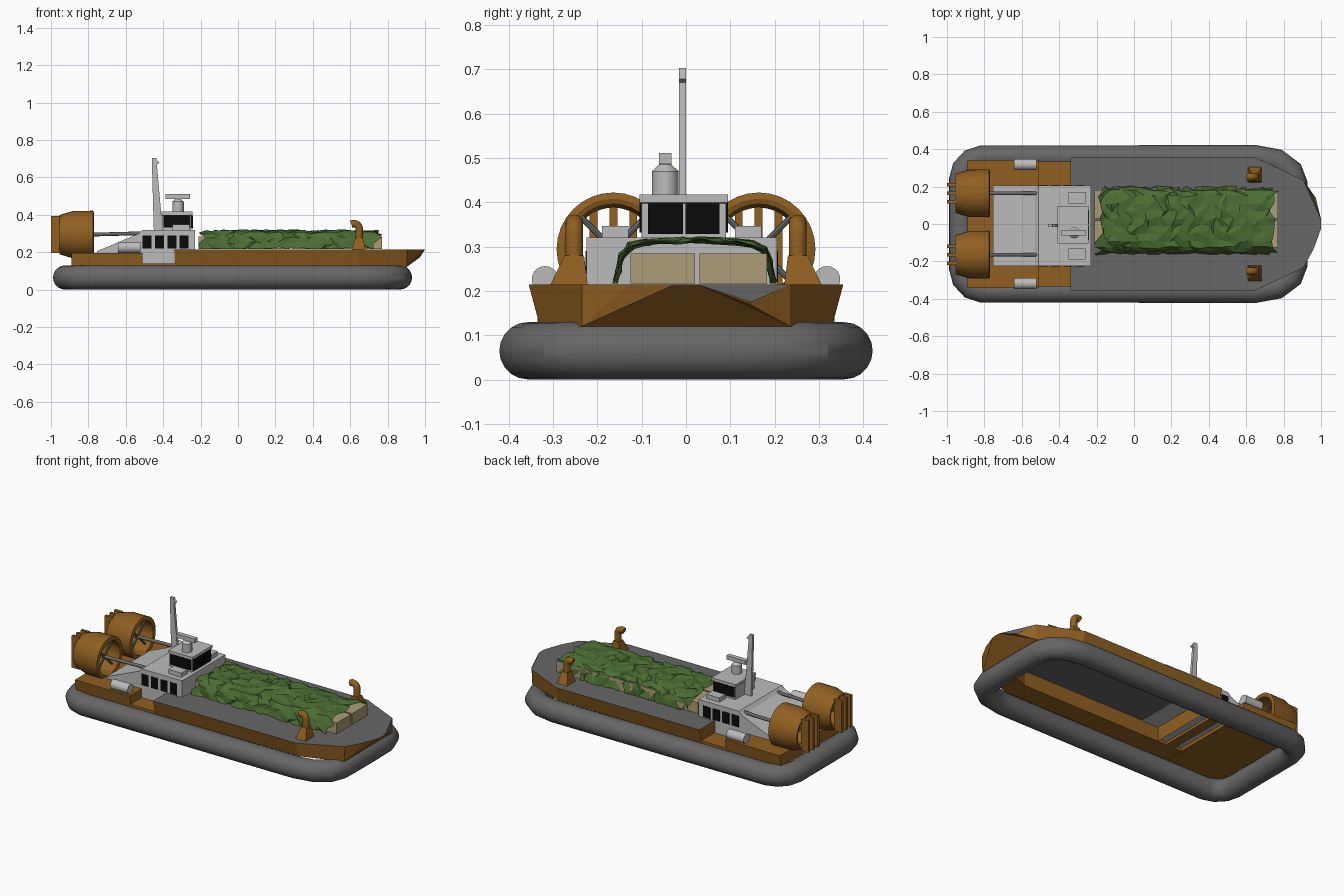
import bpy, bmesh, math, random
from mathutils import Vector

if "Cube" in bpy.data.objects:
    bpy.data.objects.remove(bpy.data.objects["Cube"])
random.seed(4)


def material(name, r, g, b):
    m = bpy.data.materials.new(name)
    m.diffuse_color = (r, g, b, 1)
    m.use_nodes = True
    m.node_tree.nodes["Principled BSDF"].inputs["Base Color"].default_value = m.diffuse_color
    return m


ORANGE = material("burnt orange", 0.28, 0.115, 0.015)
GREY = material("rubber grey", 0.135, 0.135, 0.135)
LIGHT = material("light grey", 0.5, 0.5, 0.5)
BLACK = material("window black", 0.003, 0.003, 0.003)
GREEN = material("net green", 0.072, 0.155, 0.033)
TAN = material("crate tan", 0.42, 0.34, 0.19)
STEEL = material("steel grey", 0.14, 0.14, 0.145)


def mesh(name, verts, faces, *mats, smooth=None):
    me = bpy.data.meshes.new(name)
    me.from_pydata(verts, [], faces)
    bm = bmesh.new()
    bm.from_mesh(me)
    bmesh.ops.recalc_face_normals(bm, faces=bm.faces)
    bm.to_mesh(me)
    bm.free()
    for m in mats:
        me.materials.append(m)
    ob = bpy.data.objects.new(name, me)
    bpy.context.collection.objects.link(ob)
    if smooth:
        bpy.context.view_layer.objects.active = ob
        bpy.ops.object.select_all(action='DESELECT')
        ob.select_set(True)
        bpy.ops.object.shade_smooth_by_angle(angle=math.radians(smooth))
    return ob


def loft(name, rings, mat, smooth=None, caps=True, closed=False):
    """Skin equal-length rings of points."""
    n, k = len(rings[0]), len(rings)
    faces = [(i * n + j, i * n + (j + 1) % n, (i + 1) % k * n + (j + 1) % n, (i + 1) % k * n + j)
             for i in range(k if closed else k - 1) for j in range(n)]
    if caps and not closed:
        faces += [tuple(range(n)), tuple(range((k - 1) * n, k * n))]
    return mesh(name, [p for r in rings for p in r], faces, mat, smooth=smooth)


def rect(x0, x1, y0, y1, z):
    return [(x0, y0, z), (x1, y0, z), (x1, y1, z), (x0, y1, z)]


def box(name, x0, x1, y0, y1, z0, z1, mat):
    return loft(name, [rect(x0, x1, y0, y1, z0), rect(x0, x1, y0, y1, z1)], mat)


def extrude_y(name, profile, y0, y1, mat):
    return loft(name, [[(x, y, z) for x, z in profile] for y in (y0, y1)], mat)


def tube(name, path, radii, mat, sides=16, closed=False):
    """Round tube along a path, mitred at the bends."""
    pts = [Vector(p) for p in path]
    k, rings = len(pts), []
    for i, p in enumerate(pts):
        a = pts[i - 1] if closed or i else p
        b = pts[(i + 1) % k] if closed or i < k - 1 else p
        d = (p - a).normalized() + (b - p).normalized()
        d.normalize()
        ref = Vector((0, 0, 1)) if abs(d.z) < 0.9 and closed else Vector((0, 1, 0))
        u = d.cross(ref).normalized()
        v = u.cross(d)
        r = radii[i] if isinstance(radii, (list, tuple)) else radii
        rings.append([p + r * (math.cos(t) * u + math.sin(t) * v)
                      for t in (2 * math.pi * j / sides for j in range(sides))])
    return loft(name, rings, mat, smooth=32, closed=closed)


# Inflated skirt
half = [(-0.925, 0.235), (-0.91, 0.295), (-0.87, 0.338), (-0.81, 0.357), (0.65, 0.357),
        (0.765, 0.337), (0.84, 0.282), (0.864, 0.215), (0.866, 0.10)]
ring = half + [(x, -y) for x, y in reversed(half)]
tube("skirt", [(x, y, 0.065) for x, y in ring], 0.0645, GREY, 20, closed=True)

# Forward hull: top edge, bottom edge, flange edge and inner wall top for each side
top = [(-0.34, 0.355, 0.215), (0.65, 0.355, 0.215), (0.905, 0.235, 0.215), (1.0, 0.025, 0.215)]
low = [(-0.34, 0.33, 0.122), (0.65, 0.33, 0.124), (0.90, 0.235, 0.12)]
inner = [(-0.34, 0.20, 0.122), (0.62, 0.20, 0.122), (0.80, 0.14, 0.122)]
wall = [(x, y, 0.2145) for x, y, z in inner]
# bow shoulder: full on one side, notched with a narrow ledge on the other
one = top + low + inner + wall + [(0.972, 0.14, 0.172), (0.958, 0.15, 0.174)]
n = len(one)
verts = one + [(x, -y, z) for x, y, z in one]
verts[n + 13] = (0.962, -0.13, 0.215)
faces, cols = [], []
for o in (0, n):
    side = [(0, 1, 5, 4), (1, 2, 6, 5), (4, 5, 8, 7), (5, 6, 9, 8), (7, 8, 11, 10), (8, 9, 12, 11),
            (2, 13, 6), (13, 3, 6)]
    side += [(2, 14, 13), (14, 3, 13), (2, 3, 14)] if o == 0 else [(2, 3, 13)]
    faces += [tuple(i + o for i in f) for f in side]
    cols += [0] * (len(side) - 1) + [1]
faces += [(3, 3 + n, 6 + n, 6), (6, 6 + n, 9 + n, 9), (9, 9 + n, 12 + n, 12), (0, 4, 4 + n, n),
          (0, 1, 2, 3, 3 + n, 2 + n, 1 + n, n)]
cols += [0, 0, 0, 0, 1]
hull = mesh("bow_hull", verts, faces, ORANGE, GREY)
for p, c in zip(hull.data.polygons, cols):
    p.material_index = c

# Stern hull, side steps and cross beam
loft("stern_hull", [rect(-0.89, -0.51, -0.33, 0.33, 0.12),
                    rect(-0.89, -0.51, -0.342, 0.342, 0.195)], ORANGE)
for s in (-1, 1):
    a, b = sorted((s * 0.2, s * 0.335))
    box("side_step", -0.51, -0.34, a, b, 0.122, 0.14, ORANGE)
box("cross_beam", -0.46, -0.40, -0.2, 0.2, 0.122, 0.139, ORANGE)

# Cabin with sloped rear
extrude_y("cabin", [(-0.51, 0.14), (-0.345, 0.14), (-0.345, 0.21), (-0.23, 0.21), (-0.23, 0.32),
                    (-0.51, 0.32), (-0.53, 0.30), (-0.755, 0.205), (-0.755, 0.194), (-0.51, 0.194)],
          -0.224, 0.205, LIGHT)
for y in (-0.224, 0.205):
    for i in range(4):
        x = -0.51 + i * 0.066
        box("cabin_window", x, x + 0.048, y - 0.003, y + 0.003, 0.22, 0.29, BLACK)
for y in (-0.19, 0.11):
    box("roof_hatch", -0.35, -0.26, y, y + 0.06, 0.315, 0.347, LIGHT)

# Wheelhouse and its windows
loft("wheelhouse", [rect(-0.405, -0.25, -0.1, 0.09, 0.315), rect(-0.405, -0.25, -0.1, 0.09, 0.397),
                    rect(-0.41, -0.243, -0.105, 0.095, 0.4),
                    rect(-0.41, -0.243, -0.105, 0.095, 0.417)], LIGHT)
for y in (-0.1, 0.09):
    box("wheelhouse_side_window", -0.398, -0.257, y - 0.0045, y + 0.0045, 0.332, 0.399, BLACK)
for a, b in ((-0.086, -0.007), (-0.001, 0.076)):
    box("wheelhouse_front_window", -0.2505, -0.241, a, b, 0.328, 0.397, BLACK)

# Radar and mast
tube("radar_pedestal", [(-0.32, -0.047, z) for z in (0.41, 0.47, 0.485, 0.49)],
     [0.03, 0.03, 0.014, 0.014], LIGHT)
box("radar_bar", -0.387, -0.257, -0.061, -0.033, 0.486, 0.511, LIGHT)
extrude_y("mast", [(-0.45, 0.31), (-0.402, 0.31), (-0.434, 0.67), (-0.418, 0.678),
                   (-0.434, 0.692), (-0.437, 0.703), (-0.461, 0.703)], -0.016, 0.0, LIGHT)

# Ducted fans, rudders and shafts
for s in (-1, 1):
    cy, cz = s * 0.164, 0.294
    prof = [(-0.77, 0.114), (-0.774, 0.128), (-0.88, 0.127), (-0.955, 0.105),
            (-0.955, 0.094), (-0.88, 0.106), (-0.774, 0.102)]
    loft("fan_duct", [[(x, cy + r * math.cos(t), cz + r * math.sin(t)) for x, r in prof]
                      for t in (2 * math.pi * i / 32 for i in range(32))],
         ORANGE, smooth=30, closed=True)
    for d in (-0.045, 0, 0.045):
        box("rudder", -1.0, -0.948, cy + d - 0.009, cy + d + 0.009, 0.195, 0.395, ORANGE)
    tube("drive_shaft", [(-0.90, cy, cz), (-0.80, cy, cz), (-0.49, cy, cz + 0.008),
                         (-0.465, cy, cz + 0.008)], [0.016, 0.01, 0.01, 0.005], STEEL, 12)
    for i in range(4):
        t = math.pi / 4 + i * math.pi / 2
        tube("fan_strut", [(-0.81, cy, cz), (-0.81, cy + 0.11 * math.cos(t), cz + 0.11 * math.sin(t))],
             0.007, STEEL, 8)
    # Life raft canister
    tube("raft_canister", [(-0.642, s * 0.318, 0.226), (-0.522, s * 0.318, 0.226)],
         0.03, LIGHT, 20)
    # Hooded air vent
    vy = s * 0.252
    loft("vent_base", [rect(0.61, 0.682, vy + s * 0.012 - 0.042, vy + s * 0.012 + 0.042, 0.214),
                       rect(0.627, 0.667, vy - 0.022, vy + 0.022, 0.28)], ORANGE)
    arc = [(0.62 + 0.028 * math.cos(t), vy, 0.325 + 0.028 * math.sin(t))
           for t in (math.radians(20 * i) for i in range(7))]
    tube("vent_pipe", [(0.648, vy, 0.27)] + arc, 0.02, ORANGE)

# Crates
for a, b in [(-0.21, 0.02), (0.04, 0.27), (0.29, 0.52), (0.54, 0.77)]:
    for y0, y1 in ((-0.125, 0.02), (0.03, 0.183)):
        box("crate", a, b, y0, y1, 0.217, 0.285, TAN)

# Crumpled camouflage net with torn lower and end edges
section = [(-0.16, 0.219), (-0.152, 0.25), (-0.145, 0.28), (-0.125, 0.302), (-0.09, 0.31),
           (-0.05, 0.313), (-0.01, 0.314), (0.03, 0.314), (0.07, 0.313), (0.11, 0.311),
           (0.15, 0.306), (0.176, 0.292), (0.188, 0.262), (0.197, 0.219)]
rows, m = 28, len(section)
jit = lambda a: random.uniform(-a, a)
verts, faces = [], []
for i in range(rows):
    end = i in (0, rows - 1)
    for j, (y, z) in enumerate(section):
        x = -0.19 + 0.935 * i / (rows - 1) + jit(0.028 if end else 0.013)
        verts.append((x, y + jit(0.008), max(0.217, z + jit(0.009))))
for i in range(rows - 1):
    for j in range(m - 1):
        a, b, c, d = i * m + j, i * m + j + 1, (i + 1) * m + j + 1, (i + 1) * m + j
        tris = [(a, b, c), (a, c, d)] if random.random() < 0.5 else [(a, b, d), (b, c, d)]
        torn = {0: 0.02, m - 2: 0.25}.get(j, 0)
        faces += [t for t in tris if random.random() >= torn]
mesh("cargo_net", verts, faces, GREEN)
